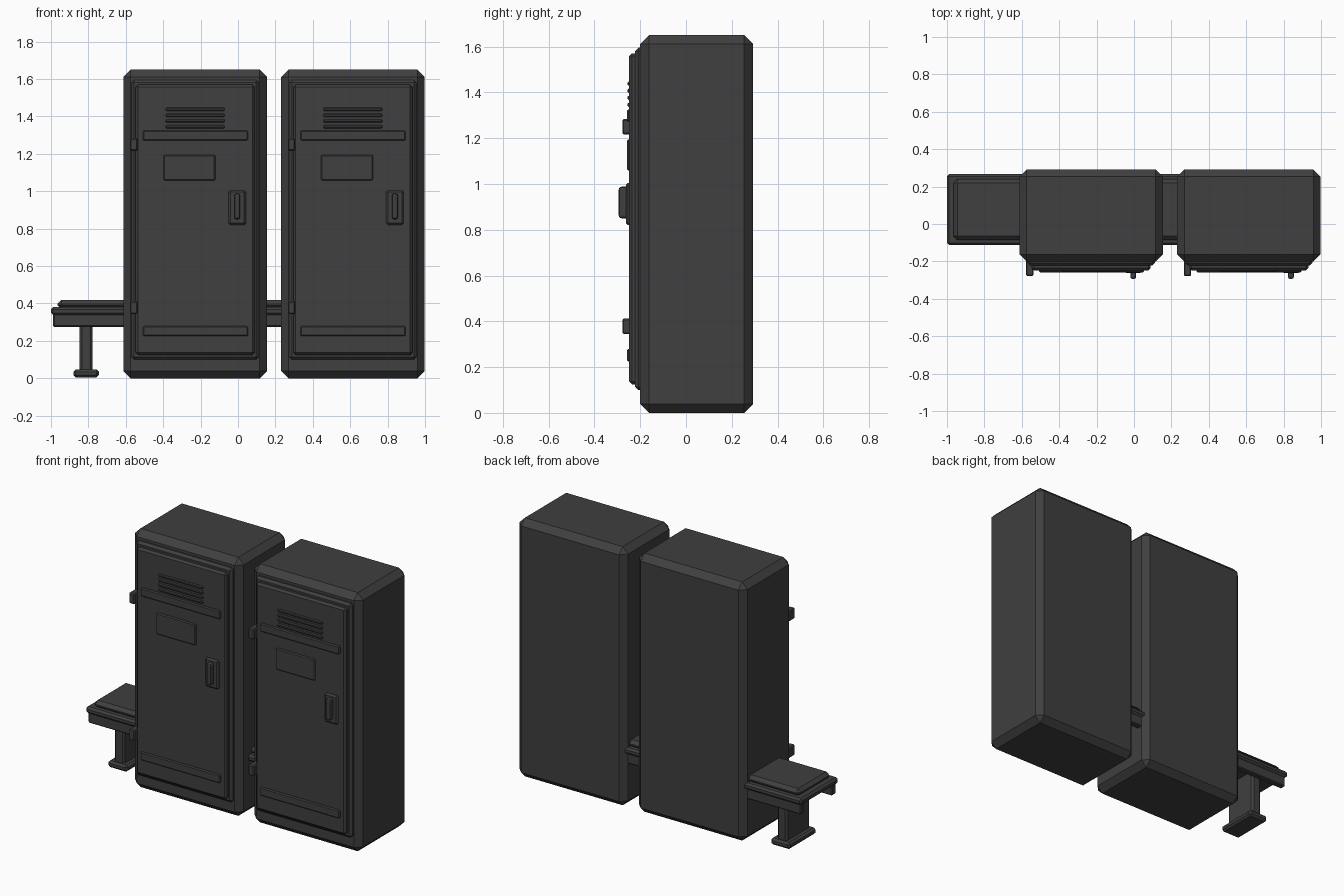
import bpy

old = bpy.data.objects.get("Cube")
if old:
    bpy.data.objects.remove(old, do_unlink=True)

metal = bpy.data.materials.new("dark_grey_metal")
metal.use_nodes = True
metal.diffuse_color = (0.05, 0.05, 0.05, 1)
metal.node_tree.nodes["Principled BSDF"].inputs["Base Color"].default_value = (0.05, 0.05, 0.05, 1)


def box(name, x, y, z, bevel, segments=1):
    """Chamfered block spanning the given (low, high) ranges."""
    bpy.ops.mesh.primitive_cube_add(size=1, location=[sum(r) / 2 for r in (x, y, z)])
    ob = bpy.context.object
    ob.name = name
    ob.scale = [r[1] - r[0] for r in (x, y, z)]
    bpy.ops.object.transform_apply(location=False, rotation=False, scale=True)
    ob.data.materials.append(metal)
    mod = ob.modifiers.new("Chamfer", "BEVEL")
    mod.width = bevel
    mod.segments = segments
    return ob


def locker(side, cx):
    def part(name, x, y, z, bevel, segments=1):
        return box(side + "_" + name, (cx + x[0], cx + x[1]), y, z, bevel, segments)

    # Cabinet, stepped door frame and door
    part("cabinet", (-0.383, 0.383), (-0.2, 0.292), (0, 1.65), 0.038)
    part("door_frame", (-0.34, 0.34), (-0.222, -0.15), (0.1, 1.595), 0.014)
    part("door", (-0.318, 0.318), (-0.248, -0.18), (0.125, 1.57), 0.012)
    # Hinges on the door's right edge
    for name, z in (("lower", 0.378), ("upper", 1.25)):
        part(name + "_hinge", (-0.348, -0.308), (-0.278, -0.19), (z - 0.034, z + 0.034), 0.006)
    # Raised bands, label plate and vent slats
    for name, z in (("lower", 0.252), ("upper", 1.298)):
        part(name + "_band", (-0.28, 0.282), (-0.258, -0.24), (z - 0.027, z + 0.027), 0.006)
    part("label_plate", (-0.17, 0.108), (-0.258, -0.24), (1.058, 1.195), 0.006)
    for i in range(4):
        z = 1.345 + i * 0.031
        part("vent_slat_%d" % (i + 1), (-0.158, 0.158), (-0.256, -0.24), (z - 0.009, z + 0.009), 0.005)
    # Handle plate with a rounded grip
    part("handle_plate", (0.178, 0.272), (-0.263, -0.24), (0.82, 1.005), 0.01)
    part("handle_grip", (0.209, 0.241), (-0.294, -0.25), (0.85, 0.988), 0.012, 2)


locker("right", -0.229)
locker("left", 0.614)

# Bench running behind the lockers' fronts
box("bench_seat", (-1, 0.6), (-0.113, 0.267), (0.338, 0.38), 0.012)
box("bench_cushion", (-0.965, 0.565), (-0.085, 0.24), (0.37, 0.418), 0.02)
for name, y in (("front", -0.08), ("back", 0.234)):
    box(name + "_bench_rail", (-0.988, 0.588), (y - 0.02, y + 0.02), (0.275, 0.345), 0.006)
for name, x in (("right", -0.812), ("left", 0.412)):
    box(name + "_bench_leg", (x - 0.035, x + 0.035), (-0.04, 0.194), (0.03, 0.345), 0.012)
    box(name + "_bench_foot", (x - 0.068, x + 0.068), (-0.06, 0.214), (0.005, 0.047), 0.012)
